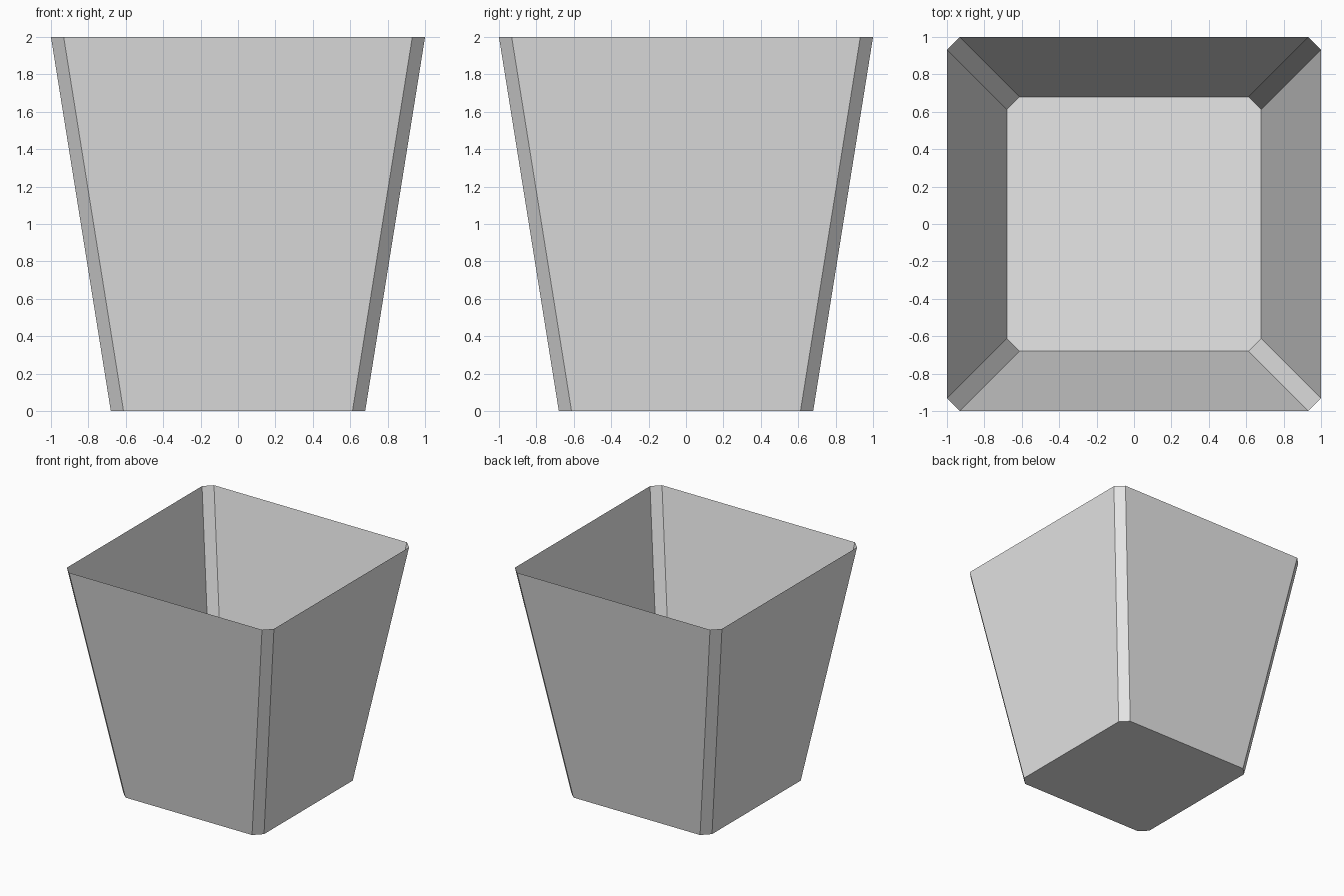
import bpy
import bmesh

# Remove the default cube
cube = bpy.data.objects.get("Cube")
if cube:
    bpy.data.objects.remove(cube, do_unlink=True)

HEIGHT = 2.0
CHAMFER = 0.068

grey = bpy.data.materials.new("light_grey")
grey.use_nodes = True
colour = (0.8, 0.8, 0.8, 1.0)
grey.diffuse_color = colour
grey.node_tree.nodes["Principled BSDF"].inputs["Base Color"].default_value = colour


def chamfered_square(bm, half, z):
    """Ring of eight vertices: a square with its corners cut off."""
    inner = half - CHAMFER
    ring = []
    for sx, sy in ((1, 1), (-1, 1), (-1, -1), (1, -1)):
        corner = [(sx * half, sy * inner, z), (sx * inner, sy * half, z)]
        if sx * sy < 0:
            corner.reverse()
        ring += [bm.verts.new(p) for p in corner]
    return ring


# Open tapered bin: floor and eight thin walls
bm = bmesh.new()
base = chamfered_square(bm, 0.68, 0.0)
rim = chamfered_square(bm, 1.0, HEIGHT)
bm.faces.new(list(reversed(base)))
for i in range(len(base)):
    j = (i + 1) % len(base)
    bm.faces.new((base[i], base[j], rim[j], rim[i]))

mesh = bpy.data.meshes.new("open_bin")
bm.to_mesh(mesh)
bm.free()
mesh.materials.append(grey)
bin_object = bpy.data.objects.new("open_bin", mesh)
bpy.context.collection.objects.link(bin_object)
